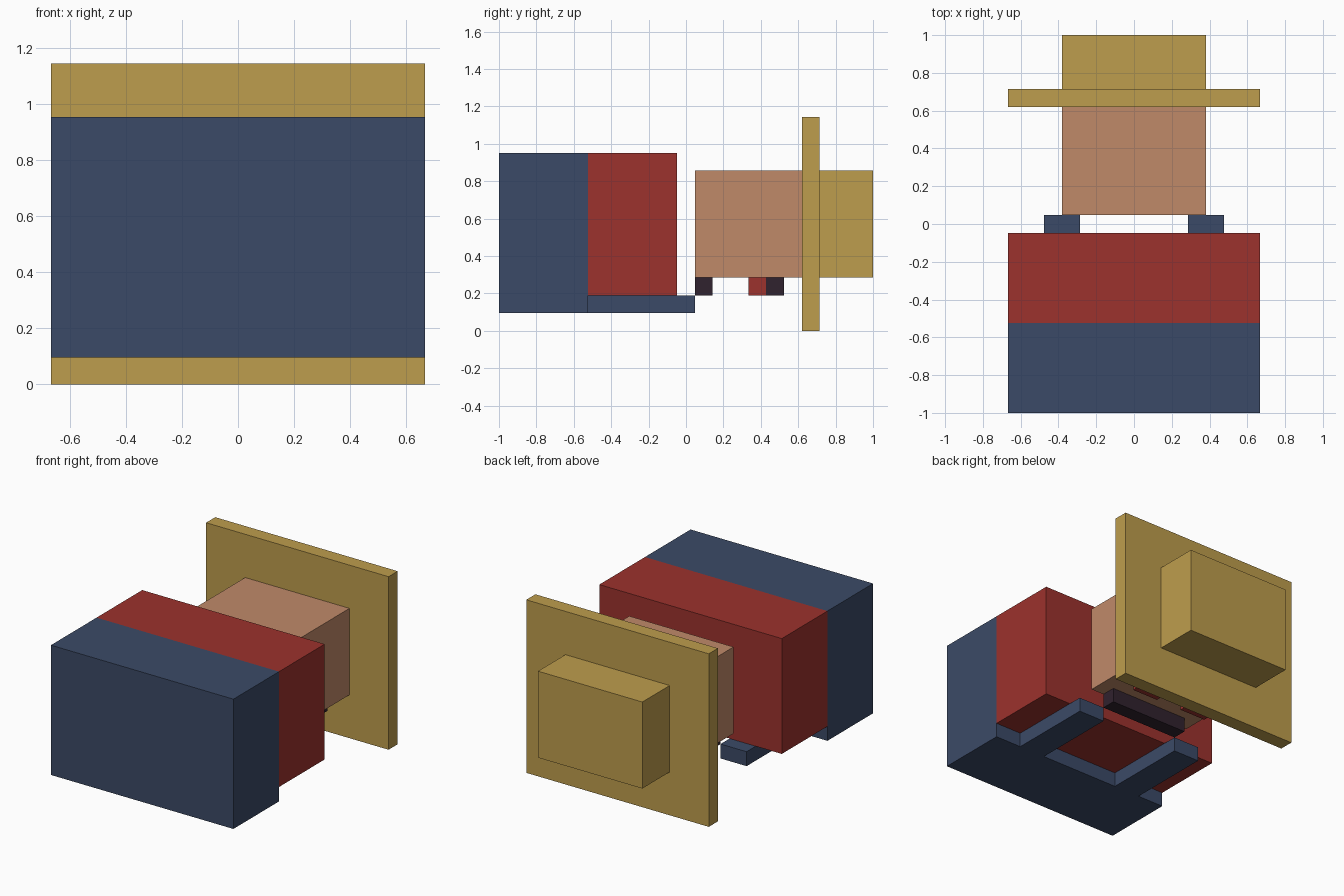
import bpy
import bmesh

cube = bpy.data.objects.get("Cube")
if cube:
    bpy.data.objects.remove(cube, do_unlink=True)

U = 2 / 21  # grid step: the model is 21 steps long


def linear(c):
    c /= 255
    return c / 12.92 if c <= 0.04045 else ((c + 0.055) / 1.055) ** 2.4


def material(name, rgb):
    mat = bpy.data.materials.new(name)
    mat.use_nodes = True
    color = [linear(c) for c in rgb] + [1.0]
    mat.diffuse_color = color
    node = next(n for n in mat.node_tree.nodes if n.type == 'BSDF_PRINCIPLED')
    node.inputs["Base Color"].default_value = color
    return mat


def block(name, x, y, z, mat):
    """Box spanning the given (low, high) ranges in grid steps."""
    mesh = bpy.data.meshes.new(name)
    bm = bmesh.new()
    bmesh.ops.create_cube(bm, size=1)
    for v in bm.verts:
        v.co = [(lo + hi) / 2 * U + c * (hi - lo) * U
                for c, (lo, hi) in zip(v.co, (x, y, z))]
    bm.to_mesh(mesh)
    bm.free()
    mesh.materials.append(mat)
    obj = bpy.data.objects.new(name, mesh)
    bpy.context.collection.objects.link(obj)
    return obj


def pair(name, x, y, z, mat):
    """Matching boxes on both sides of the body."""
    block("left_" + name, x, y, z, mat)
    block("right_" + name, (-x[1], -x[0]), y, z, mat)


blue = material("denim blue", (59, 74, 103))
red = material("shirt red", (156, 50, 45))
skin = material("skin", (192, 138, 105))
straw = material("straw", (190, 157, 77))
dark = material("dark hair", (48, 34, 46))

# Body: trousers, shirt and the overall straps on its underside
block("trousers", (-7, 7), (-10.5, -5.5), (1, 10), blue)
block("shirt", (-7, 7), (-5.5, -0.5), (2, 10), red)
pair("strap", (3, 5), (-5.5, 0.5), (1, 2), blue)

# Head with raised features on the underside
block("head", (-4, 4), (0.5, 6.5), (3, 9), skin)
block("beard", (-3, 3), (0.5, 1.5), (2, 3), dark)
pair("eye", (1, 3), (3.5, 4.5), (2, 3), red)
pair("eyebrow", (1, 3), (4.5, 5.5), (2, 3), dark)

# Hat
block("hat_brim", (-7, 7), (6.5, 7.5), (0, 12), straw)
block("hat_crown", (-4, 4), (7.5, 10.5), (3, 9), straw)
